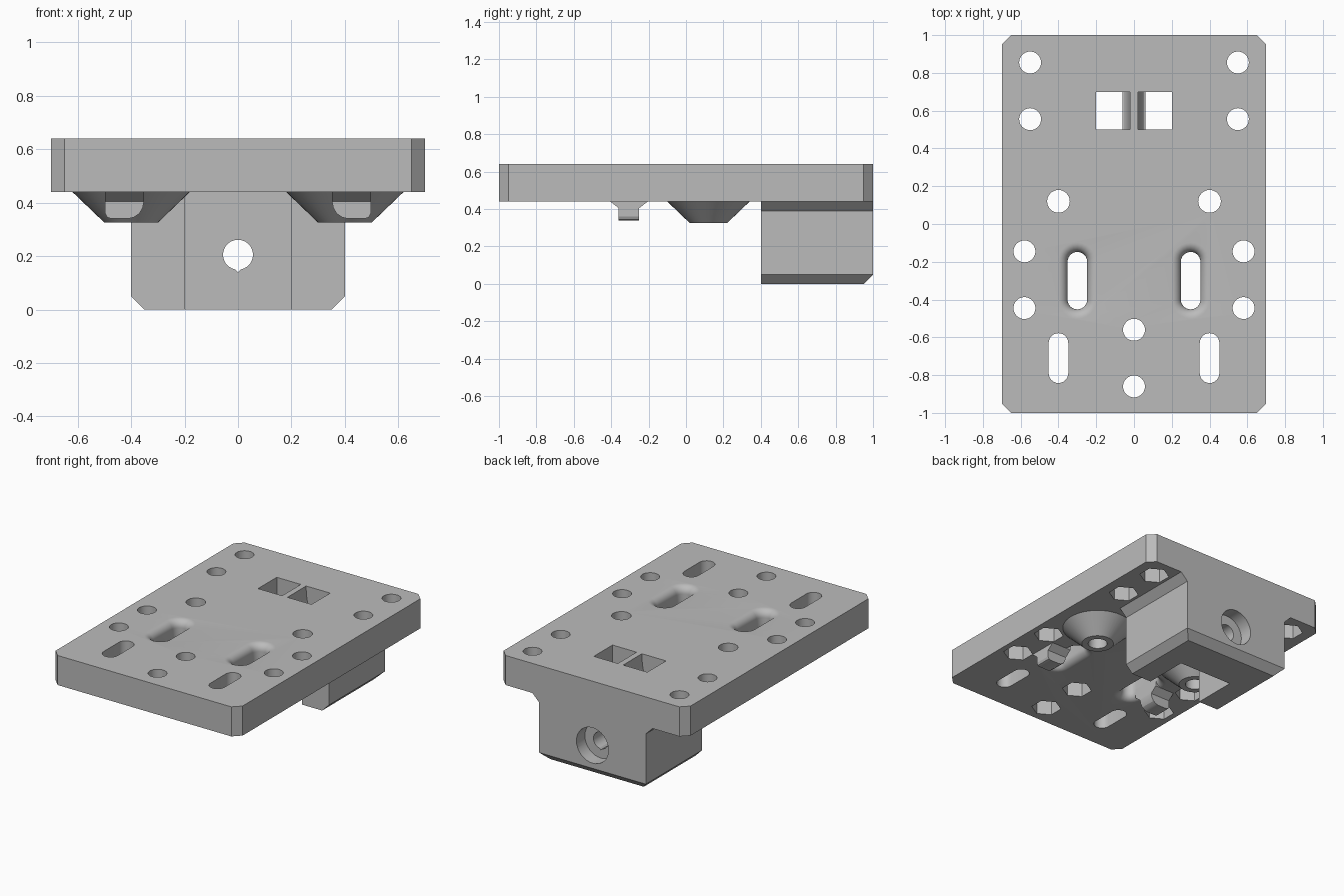
import bpy, bmesh, math

if "Cube" in bpy.data.objects:
    bpy.data.objects.remove(bpy.data.objects["Cube"])

grey = bpy.data.materials.new("plain grey")
grey.diffuse_color = (0.5, 0.5, 0.5, 1)
grey.use_nodes = True
grey.node_tree.nodes["Principled BSDF"].inputs["Base Color"].default_value = grey.diffuse_color

TOP, UNDER = 0.64, 0.44


def loft(name, rings):
    """Closed solid through a list of equal-length point rings."""
    bm = bmesh.new()
    vs = [[bm.verts.new(p) for p in ring] for ring in rings]
    n = len(vs[0])
    for a, b in zip(vs, vs[1:]):
        for i in range(n):
            j = (i + 1) % n
            bm.faces.new((a[i], a[j], b[j], b[i]))
    bm.faces.new(vs[0])
    bm.faces.new(vs[-1])
    bmesh.ops.recalc_face_normals(bm, faces=bm.faces)
    me = bpy.data.meshes.new(name)
    bm.to_mesh(me)
    bm.free()
    ob = bpy.data.objects.new(name, me)
    bpy.context.collection.objects.link(ob)
    me.materials.append(grey)
    return ob


def prism(name, pts, lo, hi, axis):
    """Extrude a 2D outline along x, y or z."""
    put = {"x": lambda a, b, t: (t, a, b),
           "y": lambda a, b, t: (a, t, b),
           "z": lambda a, b, t: (a, b, t)}[axis]
    return loft(name, [[put(a, b, t) for a, b in pts] for t in (lo, hi)])


def circle(cx, cy, r, n=32, turn=0.0):
    return [(cx + r * math.cos(turn + math.tau * i / n),
             cy + r * math.sin(turn + math.tau * i / n)) for i in range(n)]


def slot(cx, cy, half, r, n=12):
    """Stadium outline, long in y."""
    pts = []
    for s, start in ((1, 0), (-1, math.pi)):
        for i in range(n + 1):
            a = start + math.pi * i / n
            pts.append((cx + r * math.cos(a), cy + s * half + r * math.sin(a)))
    return pts


def rect(x0, x1, y0, y1):
    return [(x0, y0), (x1, y0), (x1, y1), (x0, y1)]


def mirrored(half):
    return half + [(-x, z) for x, z in reversed(half)]


def boolean(ob, other, op="DIFFERENCE"):
    m = ob.modifiers.new("bool", "BOOLEAN")
    m.operation, m.object, m.solver = op, other, "EXACT"
    bpy.context.view_layer.objects.active = ob
    bpy.ops.object.modifier_apply(modifier=m.name)
    bpy.data.objects.remove(other, do_unlink=True)


# Plate with clipped corners
c = 0.05
plate = prism("mount_plate", [(0.7 - c, -1), (0.7, -1 + c), (0.7, 1 - c), (0.7 - c, 1),
                              (-0.7 + c, 1), (-0.7, 1 - c), (-0.7, -1 + c), (-0.7 + c, -1)],
              UNDER, TOP, "z")

# Tension block under the back end
block = prism("block", mirrored([(0.35, 0), (0.4, 0.05), (0.4, 0.39), (0.45, UNDER),
                                 (0.45, 0.5)]), 0.4, 1, "y")
boolean(block, prism("wedge", [(0.94, -0.01), (1.01, -0.01), (1.01, 0.06)], -0.6, 0.6, "x"))
boolean(plate, block, "UNION")

# Channel, belt window and back bolt hole
boolean(plate, prism("channel", rect(-0.2, 0.2, 0.3, 0.7), -0.1, UNDER, "z"))
boolean(plate, prism("window", rect(-0.2, 0.2, 0.5, 0.7), 0.4, 0.7, "z"))
drop = circle(0, 0.205, 0.056)
drop[24] = (0, 0.14)
boolean(plate, prism("bolt_hole", drop, 0.6, 1.1, "y"))
boolean(plate, prism("counterbore", circle(0, 0.205, 0.12), 0.91, 1.1, "y"))

# Bolt holes with hexagonal nut recesses underneath
nuts = [(s * x, y) for s in (-1, 1) for x, y in
        ((0.55, 0.855), (0.55, 0.555), (0.58, -0.145), (0.58, -0.445))]
nuts += [(0, -0.56), (0, -0.86)]
for x, y in nuts:
    boolean(plate, prism("hole", circle(x, y, 0.058), 0.3, 0.7, "z"))
    boolean(plate, prism("nut", circle(x, y, 0.093, 6, math.pi / 6), 0.4, 0.54, "z"))

R = 0.05
for s, side in ((-1, "left"), (1, "right")):
    # Straight slots and wheel holes
    boolean(plate, prism("slot", slot(s * 0.4, -0.71, 0.08, 0.052), 0.3, 0.7, "z"))
    boolean(plate, prism("hole", circle(s * 0.4, 0.12, 0.06), 0.3, 0.7, "z"))

    # Slots with rounded rims above and below
    prof = [(R * (1 - math.sin(math.pi / 2 * i / 8)),
             R * (1 - math.cos(math.pi / 2 * i / 8))) for i in range(9)]
    steps = [(UNDER - 0.01, R)] + [(UNDER + d, o) for o, d in prof]
    steps += [(TOP - d, o) for o, d in reversed(prof)] + [(TOP + 0.01, R)]
    boolean(plate, loft("rim_slot", [[(x, y, z) for x, y in slot(s * 0.3, -0.3, 0.1, 0.052 + o)]
                                     for z, o in steps]))

    # Hollow conical spacer under each wheel hole
    rings = [[(x, y, z) for x, y in circle(s * 0.4, 0.12, r, 48)]
             for r, z in ((0.22, UNDER), (0.1, 0.325))]
    cone = loft(side + "_cone_spacer", rings)
    boolean(cone, prism("bore", circle(s * 0.4, 0.12, 0.06), 0.2, 0.7, "z"))

    # Cable hook beside the rimmed slot, flared where it meets the plate
    hook = prism(side + "_hook", [(s * x, z) for x, z in (
        (0.351, 0.5), (0.351, 0.41), (0.357, 0.38), (0.37, 0.358), (0.39, 0.345), (0.41, 0.34),
        (0.475, 0.34), (0.49, 0.345), (0.497, 0.36), (0.497, 0.5))], -0.405, -0.205, "y")
    boolean(hook, prism("trim", [(-0.42, 0.3), (-0.36, 0.3), (-0.36, 0.405),
                                 (-0.405, UNDER), (-0.42, UNDER)], -0.7, 0.7, "x"))
    boolean(hook, prism("trim", [(-0.19, 0.3), (-0.25, 0.3), (-0.25, 0.405),
                                 (-0.205, UNDER), (-0.19, UNDER)], -0.7, 0.7, "x"))

# Bar across the belt window, with hollow flanks
flank = [(0.02 + 0.04 * (1 - math.cos(math.pi / 2 * i / 8)),
          TOP - 0.16 * math.sin(math.pi / 2 * i / 8)) for i in range(9)]
prism("belt_bar", mirrored(flank + [(0.06, UNDER)]), 0.5, 0.7, "y")

# Smooth round walls, crisp edges
bpy.ops.object.select_all(action="SELECT")
bpy.context.view_layer.objects.active = plate
bpy.ops.object.shade_smooth_by_angle(angle=math.radians(25))
